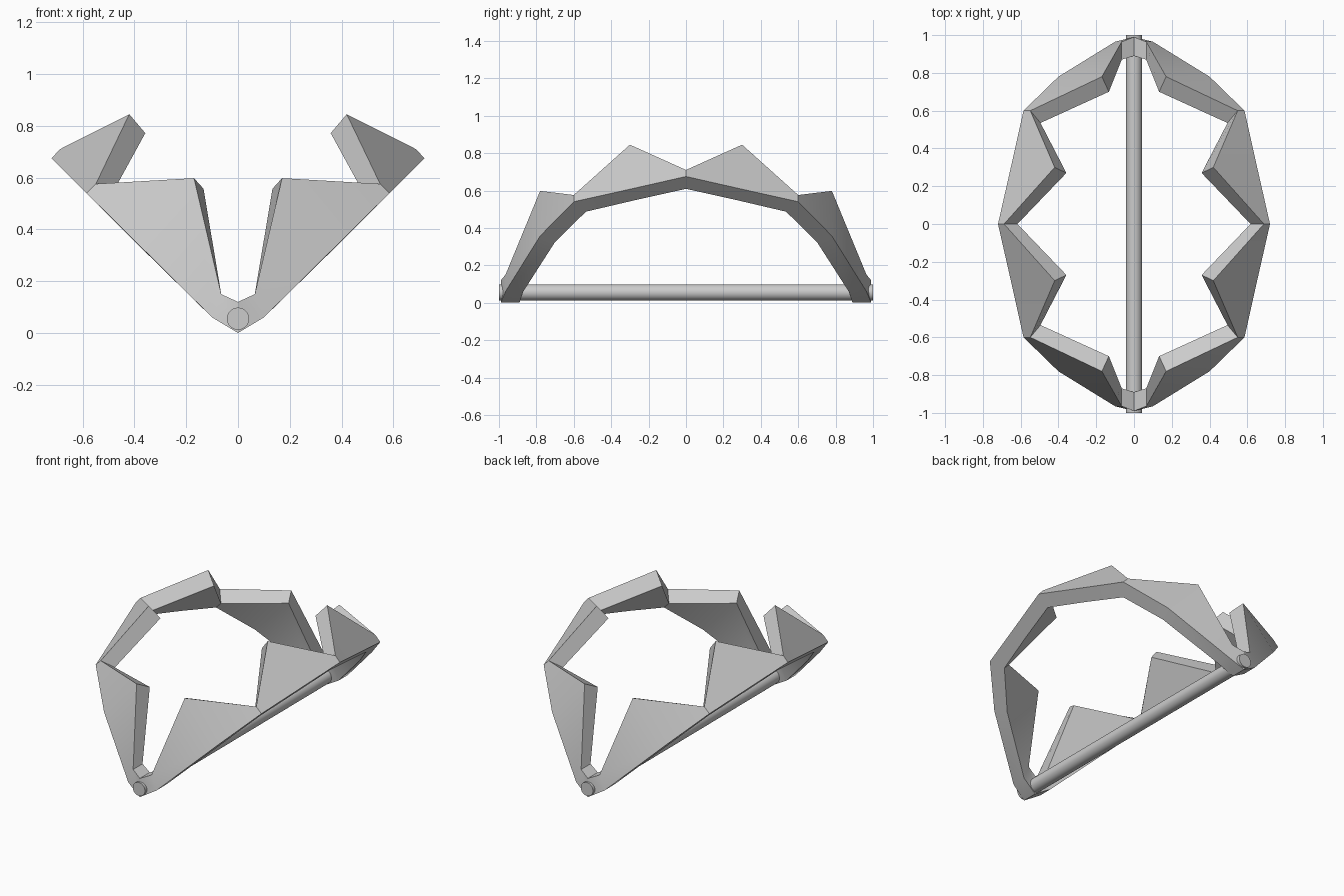
import bpy, bmesh, math

if "Cube" in bpy.data.objects:
    bpy.data.objects.remove(bpy.data.objects["Cube"])

# Quarter of the toothed jaw ring, from the hinge (x=0) to the jaw crest (y=0).
# Each section: outer bottom (x, y, z), outer rise (dx, dz),
#               inner bottom (x, y, z), inner rise (dx, dz)
SECTIONS = [
    ((0.0, 0.99, 0.0), (0, 0.12), (0.0, 0.89, 0.0), (0, 0.12)),                     # hinge
    ((0.10, 0.965, 0.06), (-0.035, 0.09), (0.10, 0.87, 0.06), (-0.035, 0.09)),      # knuckle
    ((0.40, 0.78, 0.357), (-0.23, 0.241), (0.37, 0.70, 0.325), (-0.237, 0.232)),    # lower tooth
    ((0.585, 0.60, 0.54), (-0.036, 0.036), (0.53, 0.535, 0.487), (-0.035, 0.035)),  # notch
    ((0.652, 0.30, 0.607), (-0.232, 0.238), (0.593, 0.27, 0.549), (-0.235, 0.223)), # upper tooth
    ((0.72, 0.0, 0.675), (-0.032, 0.035), (0.652, 0.0, 0.609), (-0.035, 0.035)),    # crest notch
]


def section_points(sec, sx, sy):
    """Four corners of a section, mirrored by the signs."""
    (ox, oy, oz), (odx, odz), (ix, iy, iz), (idx, idz) = sec
    pts = [(ox, oy, oz), (ox + odx, oy, oz + odz),
           (ix + idx, iy, iz + idz), (ix, iy, iz)]
    return [(sx * x, sy * y, z) for x, y, z in pts]


def finish(bm, name):
    bmesh.ops.recalc_face_normals(bm, faces=bm.faces)
    mesh = bpy.data.meshes.new(name)
    bm.to_mesh(mesh)
    bm.free()
    ob = bpy.data.objects.new(name, mesh)
    bpy.context.collection.objects.link(ob)
    bpy.ops.object.select_all(action='DESELECT')
    ob.select_set(True)
    bpy.context.view_layer.objects.active = ob
    bpy.ops.object.shade_smooth_by_angle(angle=math.radians(30))
    return ob


# Both jaws: one closed ring of sections mirrored around x and y
loop = [(s, 1, 1) for s in SECTIONS]
loop += [(s, 1, -1) for s in SECTIONS[-2::-1]]
loop += [(s, -1, -1) for s in SECTIONS[1:]]
loop += [(s, -1, 1) for s in SECTIONS[-2:0:-1]]
bm = bmesh.new()
rings = [[bm.verts.new(p) for p in section_points(*entry)] for entry in loop]
for i, a in enumerate(rings):
    b = rings[(i + 1) % len(rings)]
    for k in range(4):
        n = (k + 1) % 4
        bm.faces.new((a[k], a[n], b[n], b[k]))
finish(bm, "toothed_jaws")

# Hinge rod along y
bm = bmesh.new()
bmesh.ops.create_cone(bm, cap_ends=True, segments=32, radius1=0.043, radius2=0.043, depth=2.0)
rod = finish(bm, "hinge_rod")
rod.rotation_euler.x = math.pi / 2
rod.location.z = 0.055
